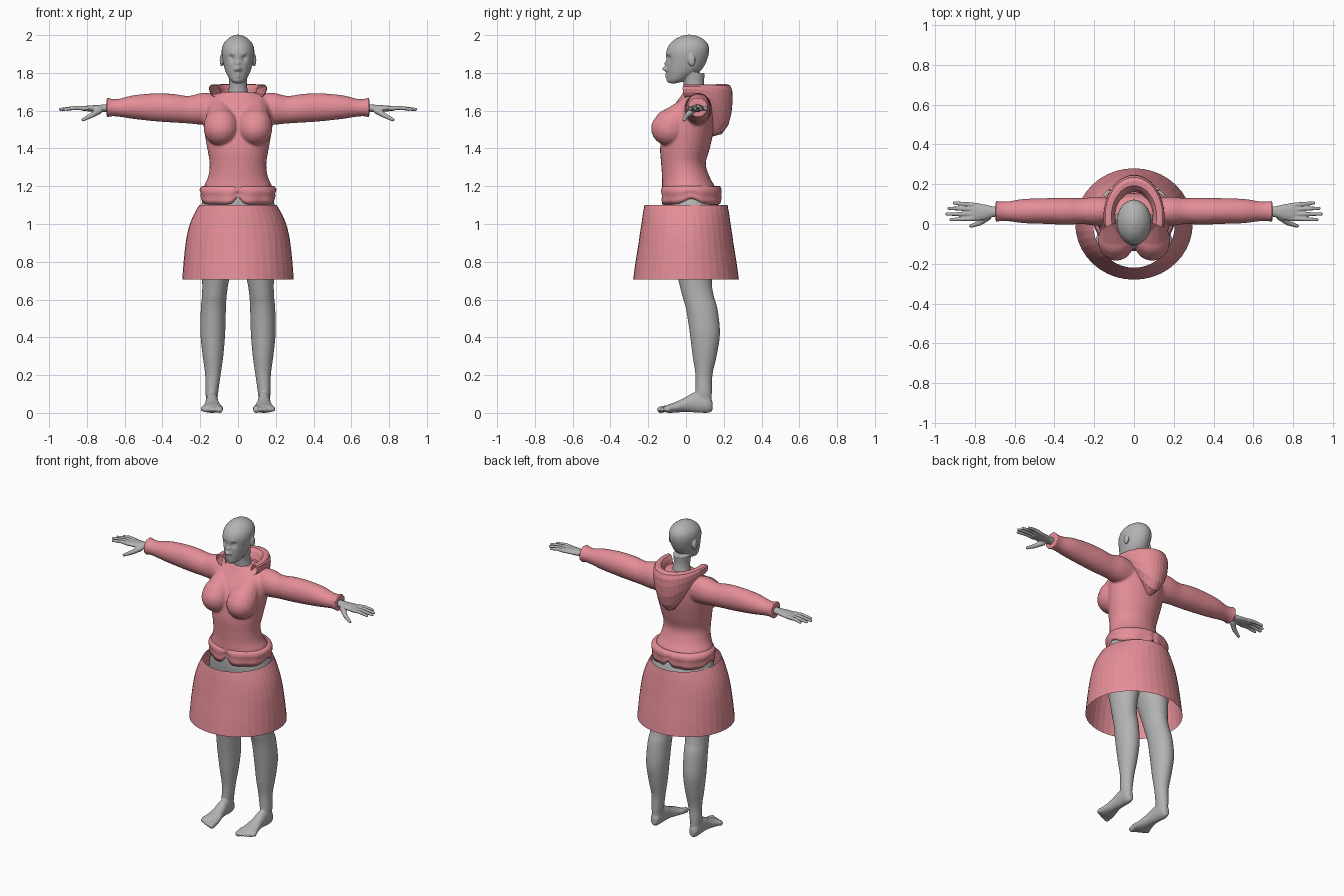
import bpy, bmesh
from math import sin, cos, pi, exp
from mathutils import Vector, Matrix

if "Cube" in bpy.data.objects:
    bpy.data.objects.remove(bpy.data.objects["Cube"])


def material(name, color):
    m = bpy.data.materials.new(name)
    m.use_nodes = True
    m.diffuse_color = (*color, 1)
    node = next(n for n in m.node_tree.nodes if n.type == 'BSDF_PRINCIPLED')
    node.inputs["Base Color"].default_value = (*color, 1)
    return m


SKIN = material("plain grey", (.45, .45, .45))
CLOTH = material("rose pink", (.78, .27, .31))


def grid(bm, rows, wrap=True, caps=False):
    """Skin rows of points with quads."""
    loops = [[bm.verts.new(p) for p in row] for row in rows]
    n = len(loops[0])
    for lo, hi in zip(loops, loops[1:]):
        for i in range(n if wrap else n - 1):
            j = (i + 1) % n
            bm.faces.new((lo[i], lo[j], hi[j], hi[i]))
    if caps:
        bm.faces.new(loops[0][::-1])
        bm.faces.new(loops[-1])


def spline(rings, steps):
    """Catmull-Rom interpolation of number tuples."""
    out = []
    for k in range(len(rings) - 1):
        four = [Vector(rings[min(max(k + d, 0), len(rings) - 1)]) for d in (-1, 0, 1, 2)]
        a, b, c, d = four
        for s in range(steps):
            t = s / steps
            out.append(b + (c - a) * t / 2 + (a - b * 2.5 + c * 2 - d / 2) * t * t
                       + ((b - c) * 1.5 + (d - a) / 2) * t ** 3)
    return out + [Vector(rings[-1])]


def loft(bm, rings, axis=2, n=32, steps=4, caps=True):
    """Oval sections along an axis: (position, low, high, low, high)."""
    u, v = [k for k in range(3) if k != axis]
    rows = []
    for t, ul, uh, vl, vh in spline(rings, steps):
        row = []
        for i in range(n):
            a = 2 * pi * i / n
            p = [0, 0, 0]
            p[axis] = t
            p[u] = (ul + uh + (uh - ul) * cos(a)) / 2
            p[v] = (vl + vh + (vh - vl) * sin(a)) / 2
            row.append(p)
        rows.append(row)
    grid(bm, rows, caps=caps)


def body_loft(bm, rings):
    """Sections symmetric in x: (z, half width, front, back)."""
    loft(bm, [(z, -w, w, f, b) for z, w, f, b in rings])


def ball(bm, place, size):
    bmesh.ops.create_uvsphere(bm, u_segments=20, v_segments=14, radius=1,
                              matrix=Matrix.Translation(place) @ Matrix.Diagonal((*size, 1)))


def limb(bm, points, r0, r1):
    """Tapered chain of rounded segments."""
    pts = [Vector(p) for p in points]
    rad = [r0 + (r1 - r0) * i / (len(pts) - 1) for i in range(len(pts))]
    for p, r in zip(pts, rad):
        ball(bm, p, (r, r, r))
    for i in range(len(pts) - 1):
        d = pts[i + 1] - pts[i]
        m = Matrix.Translation((pts[i] + pts[i + 1]) / 2) @ d.to_track_quat('Z', 'Y').to_matrix().to_4x4()
        bmesh.ops.create_cone(bm, cap_ends=True, segments=14, radius1=rad[i],
                              radius2=rad[i + 1], depth=d.length, matrix=m)


def mirror(bm):
    copy = bmesh.ops.duplicate(bm, geom=bm.verts[:] + bm.edges[:] + bm.faces[:])
    for v in copy["geom"]:
        if isinstance(v, bmesh.types.BMVert):
            v.co.x *= -1


def finish(name, bm, mat, voxel=0, relax=3, smooth=True):
    bmesh.ops.recalc_face_normals(bm, faces=bm.faces[:])
    me = bpy.data.meshes.new(name)
    bm.to_mesh(me)
    bm.free()
    ob = bpy.data.objects.new(name, me)
    bpy.context.collection.objects.link(ob)
    if voxel:  # fuse the overlapping forms into one skin
        r = ob.modifiers.new("fuse", 'REMESH')
        r.mode, r.voxel_size = 'VOXEL', voxel
        s = ob.modifiers.new("relax", 'SMOOTH')
        s.factor, s.iterations = .5, relax
        bpy.context.view_layer.update()
        dg = bpy.context.evaluated_depsgraph_get()
        me = bpy.data.meshes.new_from_object(ob.evaluated_get(dg))
        ob.modifiers.clear()
        ob.data = me
    me.materials.clear()
    me.materials.append(mat)
    me.polygons.foreach_set("use_smooth", [smooth] * len(me.polygons))
    return ob


# Head, neck and ears
bm = bmesh.new()
body_loft(bm, [(1.745, .02, -.085, -.05), (1.76, .04, -.096, .0), (1.79, .058, -.1, .05),
               (1.82, .07, -.102, .085), (1.86, .08, -.103, .108), (1.91, .087, -.105, .122),
               (1.95, .079, -.088, .117), (1.98, .055, -.055, .09), (1.996, .028, -.02, .055),
               (2.002, .008, .005, .025)])
body_loft(bm, [(1.62, .075, .0, .12), (1.68, .057, -.005, .105), (1.74, .047, -.012, .095),
               (1.8, .052, -.03, .1)])
for side in (-1, 1):
    ball(bm, (side * .086, .03, 1.868), (.011, .02, .033))
head = finish("head", bm, SKIN, .004)
# Face features: (x, y, z, reach, push along y)
features = [(0, -.105, 1.822, .013, -.026), (0, -.105, 1.85, .012, -.012),
            (.014, -.1, 1.817, .008, -.008), (.036, -.095, 1.878, .017, .014),
            (.036, -.085, 1.876, .009, -.008), (.034, -.1, 1.899, .011, -.005),
            (0, -.105, 1.793, .011, -.009), (0, -.1, 1.778, .01, -.008),
            (0, -.11, 1.786, .005, .005), (0, -.095, 1.757, .014, -.007)]
for v in head.data.vertices:
    p = v.co.copy()
    for x, y, z, reach, push in features:
        d = Vector((abs(p.x) - x, p.y - y, p.z - z)).length
        v.co.y += push * exp(-(d / reach) ** 2)

# Hands
bm = bmesh.new()
loft(bm, [(.62, .035, .09, 1.588, 1.638), (.7, .036, .088, 1.593, 1.633),
          (.75, .022, .098, 1.595, 1.63), (.8, .015, .107, 1.597, 1.626),
          (.825, .02, .104, 1.6, 1.622)], axis=0)
for base, tip, reach in ((.027, .022, .92), (.05, .05, .94), (.074, .079, .93), (.096, .106, .903)):
    limb(bm, [(.81, base, 1.612), (.86, (base + tip) / 2, 1.615), (reach, tip, 1.607)], .0125, .0085)
limb(bm, [(.735, .035, 1.6), (.775, .005, 1.575), (.82, -.01, 1.552)], .018, .009)
mirror(bm)
finish("hands", bm, SKIN, .004, 2)

# Legs, feet and hips
bm = bmesh.new()
loft(bm, [(.04, .112, .163, .05, .135), (.1, .106, .172, .05, .137), (.2, .092, .174, .05, .14),
          (.3, .078, .187, .035, .162), (.42, .068, .199, .02, .18), (.55, .064, .197, .0, .167),
          (.62, .06, .191, -.02, .147), (.7, .048, .19, -.04, .137), (.85, .015, .2, -.08, .15),
          (1, 0, .208, -.1, .175)])
loft(bm, [(.14, .122, .155, .012, .06), (.115, .11, .17, 0, .1), (.05, .106, .171, .002, .11),
          (0, .1, .175, .005, .085), (-.05, .088, .185, .002, .06), (-.09, .08, .196, 0, .046),
          (-.115, .086, .192, .004, .034)], axis=1)
for i, r in enumerate((.018, .013, .0125, .012, .011)):
    x = .097 + i * .0225
    limb(bm, [(x, -.09, .025), (x, -.135 + i * i * .0025, .017)], r, r)
mirror(bm)
body_loft(bm, [(.88, .18, -.07, .15), (.97, .207, -.105, .182), (1.08, .2, -.12, .18),
               (1.2, .165, -.115, .13), (1.3, .135, -.1, .08)])
finish("legs", bm, SKIN, .006)

# Hooded top: sleeves, bust and torso
bm = bmesh.new()
loft(bm, [(.08, .01, .13, 1.53, 1.68), (.18, -.008, .137, 1.525, 1.695), (.26, 0, .13, 1.532, 1.678),
          (.34, -.004, .132, 1.537, 1.688), (.43, 0, .13, 1.543, 1.692), (.55, .004, .126, 1.556, 1.682),
          (.63, .014, .114, 1.568, 1.663), (.67, .015, .113, 1.57, 1.663),
          (.695, .009, .118, 1.563, 1.672)], axis=0)
ball(bm, (.09, -.085, 1.505), (.092, .1, .092))
limb(bm, [(.09, -.08, 1.52), (.1, .03, 1.63)], .092, .055)
mirror(bm)
body_loft(bm, [(1.165, .185, -.125, .165), (1.2, .18, -.127, .152), (1.25, .158, -.127, .125),
               (1.32, .15, -.132, .105), (1.4, .163, -.137, .126), (1.5, .18, -.125, .148),
               (1.58, .188, -.095, .155), (1.64, .185, -.055, .15), (1.68, .135, -.025, .135),
               (1.7, .085, -.015, .115)])
finish("top_garment", bm, CLOTH, .007)

# Puffed hem with a notched lower edge
bm = bmesh.new()
rows = []
for size, drop in ((.84, 0), (.95, .03), (1, .25), (.995, .45), (.965, .58), (.985, .75), (.96, 1), (.86, .92)):
    row = []
    for i in range(96):
        a = 2 * pi * i / 96
        notch = .035 * exp(-(cos(a) / .12) ** 2) + .03 * exp(-(sin(a) / .3) ** 2)
        fold = .006 * sin(9 * a) * drop
        low = 1.104 + notch
        grow = size - (.05 * exp(-(cos(a) / .06) ** 2) if drop else 0)
        row.append((.203 * grow * cos(a), .028 + .162 * grow * sin(a) + fold * sin(a),
                    1.202 + (low - 1.202) * drop))
    rows.append(row)
grid(bm, rows)
finish("hem", bm, CLOTH)

# Lowered hood hanging behind the neck
bm = bmesh.new()
rows = []
for size, drop in ((.6, .2), (.68, .06), (.75, 0), (.86, -.01), (.95, .02), (1, .12),
                   (1.01, .3), (.98, .55), (.9, .78), (.74, .95), (.5, 1)):
    row = []
    for i in range(25):
        a = -.25 + (pi + .5) * i / 24
        s = max(sin(a), 0)
        fall = .075 + .2 * s ** 1.6
        if size < .8 and drop > 0 and rows[:2] == rows:
            fall = .3
        row.append((.152 * size * cos(a), .035 + .21 * size * sin(a), 1.738 - fall * drop))
    rows.append(row)
grid(bm, rows, wrap=False)
finish("hood", bm, CLOTH, smooth=False)

# Open flared skirt
bm = bmesh.new()
shape = [(1.1, .205, .22), (1.05, .234, .229), (1, .255, .236), (.95, .268, .244),
         (.9, .277, .251), (.8, .288, .267), (.705, .295, .28)]
loft(bm, [(z, -w, w, -d, d) for z, w, d in shape], n=40, steps=2, caps=False)
finish("skirt", bm, CLOTH, smooth=False)
